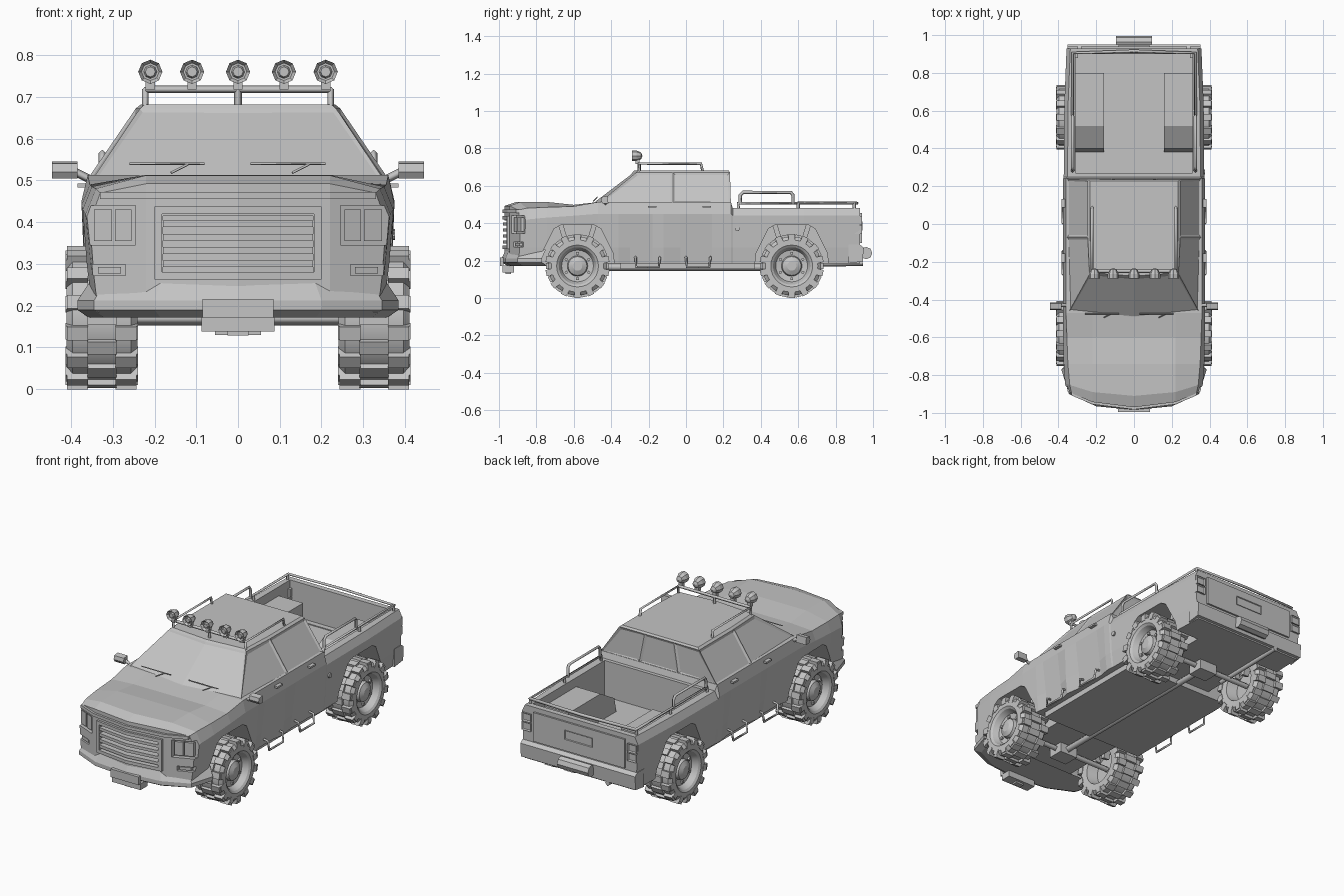
import bpy, bmesh, math
from mathutils import Matrix

if "Cube" in bpy.data.objects:
    bpy.data.objects.remove(bpy.data.objects["Cube"])

grey = bpy.data.materials.new("plain grey")
grey.use_nodes = True
grey.diffuse_color = (.55, .55, .55, 1)
grey.node_tree.nodes["Principled BSDF"].inputs["Base Color"].default_value = grey.diffuse_color


def activate(ob):
    bpy.ops.object.select_all(action="DESELECT")
    ob.select_set(True)
    bpy.context.view_layer.objects.active = ob


def finish(name, bm, mirror=False):
    bmesh.ops.recalc_face_normals(bm, faces=bm.faces)
    mesh = bpy.data.meshes.new(name)
    bm.to_mesh(mesh)
    bm.free()
    mesh.materials.append(grey)
    ob = bpy.data.objects.new(name, mesh)
    bpy.context.collection.objects.link(ob)
    if mirror:
        ob.modifiers.new("mirror", "MIRROR")
    return ob


def bridge(bm, rings):
    count = len(rings[0])
    for a, b in zip(rings, rings[1:]):
        for i in range(count):
            j = (i + 1) % count
            bm.faces.new((a[i], a[j], b[j], b[i]))


def loft(name, rings, mirror=False):
    bm = bmesh.new()
    verts = [[bm.verts.new(p) for p in ring] for ring in rings]
    bridge(bm, verts)
    bm.faces.new(verts[0])
    bm.faces.new(verts[-1])
    return finish(name, bm, mirror)


def prism(name, outline, x0, x1, mirror=True):
    return loft(name, [[(x, y, z) for y, z in outline] for x in (x0, x1)], mirror)


def box(name, centre, size, mirror=False, tilt=0, inset=0):
    """Box, optionally tilted about x, optionally with a sunken panel in its rear."""
    bm = bmesh.new()
    bmesh.ops.create_cube(bm, size=1, matrix=Matrix.Diagonal((*size, 1)))
    bm.normal_update()
    if inset:
        panel = [f for f in bm.faces if f.normal.y > .9]
        bmesh.ops.inset_region(bm, faces=panel, thickness=inset, depth=-inset)
    place = Matrix.Translation(centre) @ Matrix.Rotation(tilt, 4, "X")
    bmesh.ops.transform(bm, verts=bm.verts, matrix=place)
    return finish(name, bm, mirror)


def tube(name, paths, radius, mirror=False):
    curve = bpy.data.curves.new(name, "CURVE")
    curve.dimensions, curve.bevel_depth, curve.bevel_resolution = "3D", radius, 0
    curve.use_fill_caps = True
    for path in paths:
        spline = curve.splines.new("POLY")
        spline.points.add(len(path) - 1)
        for point, co in zip(spline.points, path):
            point.co = (*co, 1)
    ob = bpy.data.objects.new(name, curve)
    bpy.context.collection.objects.link(ob)
    activate(ob)
    bpy.ops.object.convert(target="MESH")
    ob = bpy.context.object
    ob.data.materials.clear()
    ob.data.materials.append(grey)
    if mirror:
        ob.modifiers.new("mirror", "MIRROR")


def spin(name, profile, steps, matrix, mirror=False):
    """Revolve (along, radius) points about the x axis."""
    bm = bmesh.new()
    verts = [bm.verts.new((x, 0, r)) for x, r in profile]
    edges = [bm.edges.new(pair) for pair in zip(verts, verts[1:])]
    bmesh.ops.spin(bm, geom=verts + edges, axis=(1, 0, 0), cent=(0, 0, 0),
                   angle=math.tau, steps=steps, use_merge=True)
    bmesh.ops.remove_doubles(bm, verts=bm.verts, dist=1e-4)
    bmesh.ops.transform(bm, verts=bm.verts, matrix=matrix)
    return finish(name, bm, mirror)


def cut(ob, cutters):
    activate(ob)
    for cutter in cutters:
        mod = ob.modifiers.new("cut", "BOOLEAN")
        mod.operation, mod.solver, mod.object = "DIFFERENCE", "EXACT", cutter
    for mod in list(ob.modifiers):
        bpy.ops.object.modifier_apply(modifier=mod.name)


crown = .22
nose = -.97


def bow(x):
    """How far the curved nose falls back at a given x."""
    return min(abs(x), crown) / 8 + max(abs(x) - crown, 0) * .42


def bowed(name, x0, x1, z0, z1, front, back, mirror=False):
    """Bar that follows the curve of the nose."""
    xs = [x0] + [x for x in (-crown, 0, crown) if x0 < x < x1] + [x1]
    corners = ((front, z0), (front, z1), (back, z1), (back, z0))
    return loft(name, [[(x, nose + bow(x) + d, z) for d, z in corners] for x in xs], mirror)


# Lower body sections: y, low x, mid x, mid z, shoulder x, shoulder z, crown z
sections = [(nose, .345, .355, .4, .33, .47, .492), (-.91, .35, .365, .42, .34, .48, .512),
            (-.74, .36, .372, .43, .35, .485, .513), (-.6, .36, .375, .44, .355, .49, .498)]
for y, low in ((-.47, .365), (-.36, .365), (-.3, .354), (-.18, .354), (-.12, .368),
               (-.03, .354), (.14, .354), (.2, .365), (.24, .365)):
    sections.append((y, low, .375, .45, .36, .513, .513))
for y, taper in ((.25, 0), (.63, .003), (.93, .015)):
    sections.append((y, .362 - taper, .372 - taper, .44, .352 - taper, .48, .48))
bm = bmesh.new()
rings = []
for y, low, mid, mid_z, top, top_z, crown_z in sections:
    half = [(0, .185), (crown, .185), (low - .01, .185), (low, .27),
            (mid, mid_z), (top, top_z), (crown, crown_z), (0, crown_z)]
    curve = max(0, (-.74 - y) / .23)
    rings.append([bm.verts.new((x, y + curve * bow(x), z))
                  for x, z in half + [(-x, z) for x, z in half[-2:0:-1]]])
bridge(bm, rings)
for ring in (rings[0], rings[-1]):
    for quad in ((0, 1, 6, 7), (1, 2, 5, 6), (2, 3, 4, 5)):
        bm.faces.new([ring[i] for i in quad])
        bm.faces.new([ring[-i % len(ring)] for i in quad])
body = finish("lower_body", bm)

# Wheel wells, load bed, grille and lamp recesses
axles = (-.58, .565)
arch = [(.205, .1), (.19, .24), (.125, .37), (.09, .39)]
arch += [(-y, z) for y, z in reversed(arch)]
arches = [prism("arch_cutter", [(y + a, z) for y, z in arch], .2, .5) for a in axles]
recesses = [box("bed_cutter", (0, .585, .48), (.62, .63, .4)),
            bowed("grille_cutter", -.18, .18, .28, .415, -.05, .04),
            bowed("headlight_cutter", .245, .42, .345, .44, -.1, .025, True),
            bowed("fog_cutter", .27, .42, .272, .298, -.1, .02, True)]
tubs = prism("bed_wheel_tubs", [(.38, .27), (.4, .36), (.52, .43), (.8, .43), (.8, .27)], .16, .33)
cut(body, arches + recesses)
cut(tubs, arches[1:])
for cutter in arches + recesses:
    bpy.data.objects.remove(cutter)

# Cab with sunken panes
bm = bmesh.new()


def cab_ring(points, z):
    return [bm.verts.new((x, y, z)) for x, y in points + [(-x, y) for x, y in points[:0:-1]]]


roof = [(0, -.285), (.235, -.265), (.245, -.07), (.245, .235), (.09, .235)]
base = cab_ring([(0, -.5), (.345, -.465), (.357, -.07), (.357, .24), (.12, .24)], .508)
eave = cab_ring(roof, .672)
peak = cab_ring([(x * .95, y * .97) for x, y in roof], .682)
bridge(bm, [base, eave, peak])
bm.faces.new(base)
bm.faces.new(peak)
bmesh.ops.recalc_face_normals(bm, faces=bm.faces)
bm.normal_update()
bm.faces.ensure_lookup_table()
panes = bm.faces[:len(base)]
bmesh.ops.inset_region(bm, faces=[panes[0], panes[-1]], thickness=.012, depth=-.004)
bmesh.ops.inset_individual(bm, faces=panes[1:-1], thickness=.017, depth=-.006)
finish("cab", bm)

# Nose: hood lip, grille surround and slats, lamps, bumper, plate
bowed("hood_lip", -.33, .33, .455, .472, -.012, .02)
for z in (.262, .42):
    bowed("grille_rail", -.2, .2, z, z + .018, -.012, .01)
bowed("grille_side", .182, .2, .28, .42, -.012, .01, True)
for i in range(4):
    z = .292 + i * .032
    bowed("grille_slat", -.18, .18, z, z + .016, -.008, .03)
for x0, x1 in ((.255, .295), (.302, .345)):
    bowed("headlight_lens", x0, x1, .355, .43, .007, .03, True)
bowed("fog_lens", .28, .335, .277, .293, .005, .025, True)
plan = [(0, -.985), (.2, -.965), (.345, -.9), (.385, -.77)]
plan += [(-x, y) for x, y in plan[:0:-1]]
loft("front_bumper", [[(x * s, y + d, z) for x, y in plan] for s, d, z in
                      ((.92, .02, .258), (1, 0, .212), (1, 0, .19), (.93, .03, .172))])
box("front_plate", (0, -.985, .193), (.17, .02, .045))
box("winch_box", (0, -.95, .155), (.175, .06, .035))
box("winch_hook", (0, -.95, .134), (.05, .03, .012))

# Cab fittings
prism("mirror", [(-.445, .505), (-.455, .52), (-.45, .54), (-.42, .545), (-.415, .505)], .385, .445)
tube("mirror_arm", [[(.35, -.43, .5), (.39, -.43, .52)]], .01, True)
for y in (-.18, .11):
    box("door_handle", (.375, y, .488), (.02, .045, .01), True)
for y in (-.205, .065):
    half = [(.34, -.065, .22), (.372, -.065, .215), (.378, -.06, .165)]
    step = half + [(x, -d, z) for x, d, z in reversed(half)]
    tube("side_step", [[(x, y + d, z) for x, d, z in step]], .007, True)
for x in (-.26, .03):
    tube("wiper", [[(x, -.475, .54), (x + .18, -.475, .54)],
                   [(x + .1, -.495, .518), (x + .14, -.475, .538)]], .003)
spin("fuel_cap", [(.35, .013), (.376, .013), (.376, 0)], 10, Matrix.Translation((0, .275, .37)))

# Roof rack and spot lamps
rack_x, rack_z, lamp_y = .222, .718, -.25
tube("roof_rail", [[(rack_x, lamp_y, .67), (rack_x, lamp_y, rack_z),
                    (rack_x, .08, rack_z), (rack_x, .09, .67)]], .008, True)
tube("lamp_bar", [[(-rack_x, lamp_y, rack_z), (rack_x, lamp_y, rack_z)],
                  [(0, lamp_y, .67), (0, lamp_y, rack_z)]], .009)
lamp = [(0, 0), (0, .012), (-.008, .016), (-.008, .021), (.004, .029), (-.02, .029), (-.045, .018), (-.052, 0)]
for x in (-.21, -.11, 0, .11, .21):
    spin("spot_lamp", lamp, 8, Matrix.Translation((x, -.285, .76)) @ Matrix.Rotation(-math.pi / 2, 4, "Z"))
    box("lamp_foot", (x, -.26, .73), (.022, .022, .025))

# Bed rails
rail_x, rail_z, hoop_z = .325, .507, .565
posts = [[(rail_x, y, .47), (rail_x, y, rail_z)] for y in (.6, .9)]
tube("bed_rail", posts + [
    [(rail_x, .28, .475), (rail_x, .28, rail_z), (rail_x, .905, rail_z), (0, .915, rail_z)],
    [(rail_x, .29, .5), (rail_x, .29, .55), (rail_x, .305, hoop_z),
     (rail_x, .56, hoop_z), (rail_x, .572, .55), (rail_x, .572, .5)]], .009, True)

# Tail: tailgate, lamps, bumper, step, exhaust
box("tailgate_panel", (0, .93, .375), (.56, .02, .16))
box("rear_plate_recess", (0, .937, .385), (.17, .014, .05), inset=.006)
for z in (.365, .415):
    box("tail_lamp", (.325, .91, z), (.055, .06, .045), True, inset=.007)
prism("rear_bumper", [(.87, .185), (.945, .195), (.95, .27), (.93, .285), (.87, .285)], -.352, .352, False)
spin("rear_step_bar", [(-.095, 0), (-.095, .033), (.095, .033), (.095, 0)], 8,
     Matrix.Translation((0, .963, .24)))
tube("exhaust", [[(-.18, .5, .18), (-.18, .945, .187)]], .016)

# Underside
box("floor_pan", (0, .01, .172), (.64, .72, .035))
tube("drive_shaft", [[(0, y, .165) for y in axles]], .022)
for a in axles:
    tube("axle", [[(-.3, a, .17), (.3, a, .17)]], .018)
    box("differential", (0, a, .165), (.11, .09, .07))
    for side in (-1, 1):
        box("suspension_strut", (.26, a + side * .062, .3), (.035, .026, .2), True, tilt=-side * .3)

# Wheels: tyre with dished rim, staggered lugs and bolts
tyre = [(-.02, 0), (-.02, .085), (-.08, .1), (-.085, .14), (-.07, .158), (.07, .158), (.085, .14),
        (.085, .112), (.076, .1), (.045, .085), (.04, .055), (.058, .05), (.07, .025), (.07, 0)]


def studs(place, count, turn, x, r, size):
    for i in range(count):
        around = Matrix.Rotation((i + turn) * math.tau / count, 4, "X") @ Matrix.Translation((x, 0, r))
        bmesh.ops.create_cube(bm, size=1, matrix=place @ around @ Matrix.Diagonal((*size, 1)))


for a in axles:
    place = Matrix.Translation((.326, a, .171))
    activate(spin("wheel", tyre, 28, place, True))
    bpy.ops.object.shade_smooth_by_angle(angle=math.radians(25))
    bm = bmesh.new()
    studs(place, 14, .5, 0, .16, (.07, .034, .018))
    studs(place, 6, 0, .045, .069, (.014, .014, .014))
    for side in (-1, 1):
        studs(place, 14, 0, side * .058, .157, (.05, .034, .03))
        studs(place, 14, 0, side * .08, .146, (.014, .034, .03))
    finish("tyre_lugs", bm, True)
